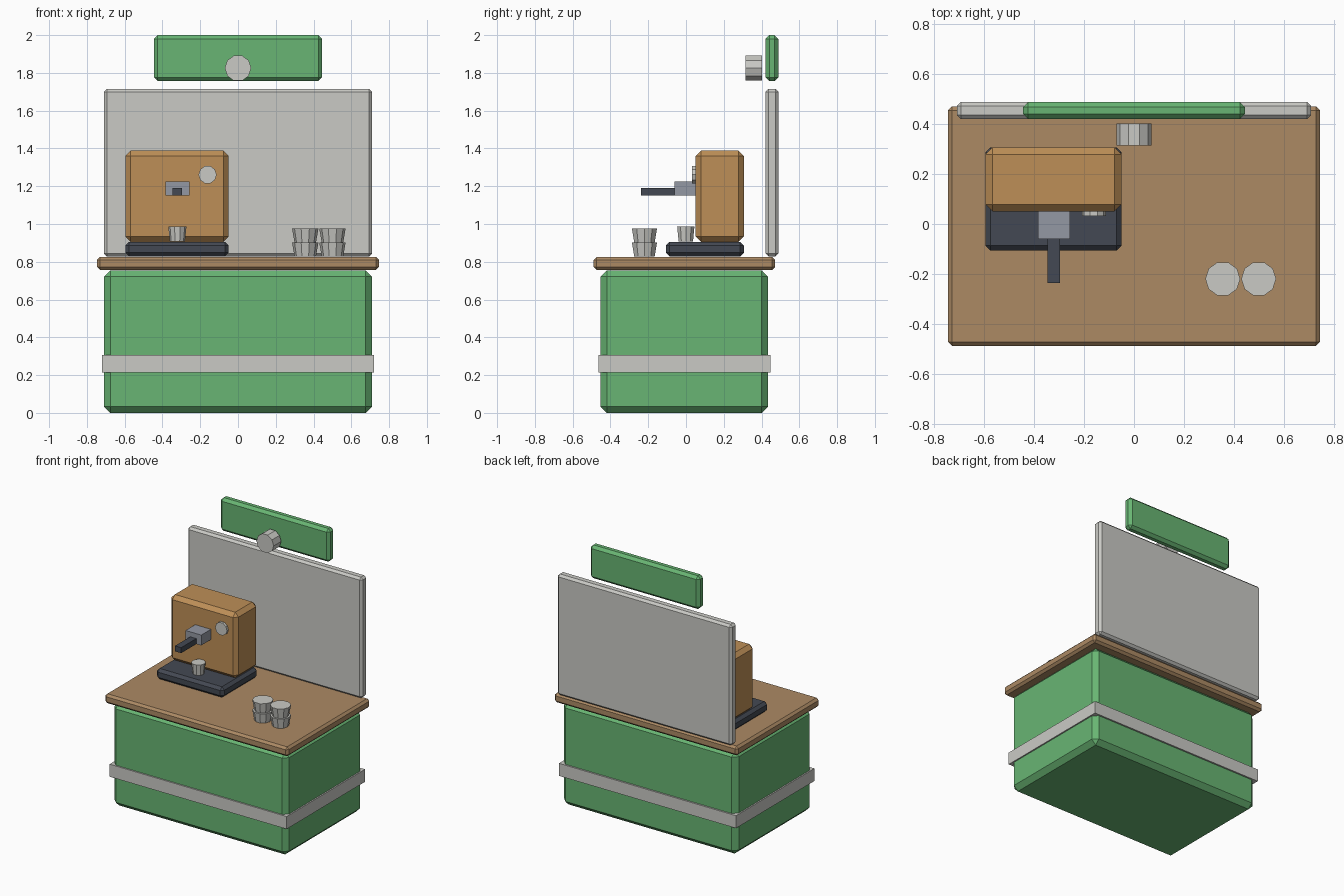
import bpy, bmesh, math
from mathutils import Matrix

if "Cube" in bpy.data.objects:
    bpy.data.objects.remove(bpy.data.objects["Cube"])


def lin(c):
    c /= 255
    return c / 12.92 if c <= 0.04045 else ((c + 0.055) / 1.055) ** 2.4


def material(name, r, g, b):
    m = bpy.data.materials.new(name)
    m.diffuse_color = (lin(r), lin(g), lin(b), 1)
    m.use_nodes = True
    m.node_tree.nodes["Principled BSDF"].inputs["Base Color"].default_value = m.diffuse_color
    return m


GREEN = material("green paint", 104, 181, 115)
CREAM = material("off white", 202, 202, 197)
WOOD = material("counter wood", 172, 138, 100)
COPPER = material("copper brown", 190, 143, 87)
DARK = material("dark slate", 68, 73, 83)
METAL = material("grey metal", 148, 152, 163)


def finish(name, bm, mat):
    me = bpy.data.meshes.new(name)
    bm.to_mesh(me)
    bm.free()
    me.materials.append(mat)
    ob = bpy.data.objects.new(name, me)
    bpy.context.collection.objects.link(ob)
    return ob


def box(name, mat, x, y, z, bevel=0):
    bm = bmesh.new()
    bmesh.ops.create_cube(bm, size=1)
    for v in bm.verts:
        for i, (lo, hi) in enumerate((x, y, z)):
            v.co[i] = lo if v.co[i] < 0 else hi
    if bevel:
        bmesh.ops.bevel(bm, geom=bm.edges[:], offset=bevel, segments=1,
                        affect='EDGES', profile=0.5)
    return finish(name, bm, mat)


def tube(name, mat, centre, r_bottom, r_top, depth, facing_front=False):
    # ten-sided cylinder or cone with a corner on the local y axis
    bm = bmesh.new()
    m = Matrix.Translation(centre)
    if facing_front:
        m = m @ Matrix.Rotation(math.pi / 2, 4, 'X')
    m = m @ Matrix.Rotation(math.pi / 2, 4, 'Z')
    bmesh.ops.create_cone(bm, cap_ends=True, segments=10, radius1=r_bottom,
                          radius2=r_top, depth=depth, matrix=m)
    return finish(name, bm, mat)


# counter
box("counter_body", GREEN, (-.71, .71), (-.453, .435), (0, .755), .034)
box("counter_band", CREAM, (-.72, .72), (-.463, .447), (.215, .307))
box("counter_top", WOOD, (-.746, .746), (-.489, .472), (.757, .826), .016)

# back panel and sign
box("back_panel", CREAM, (-.71, .71), (.421, .489), (.828, 1.716), .016)
box("sign_board", GREEN, (-.445, .445), (.421, .489), (1.756, 2.0), .02)
tube("sign_disc", CREAM, (0, .358, 1.825), .07, .07, .088, True)

# coffee machine
box("machine_base", DARK, (-.596, -.05), (-.107, .307), (.828, .906), .02)
box("machine_body", COPPER, (-.596, -.05), (.051, .307), (.906, 1.388), .028)
box("brew_head", METAL, (-.384, -.256), (-.061, .055), (1.15, 1.226))
box("brew_handle", DARK, (-.346, -.296), (-.237, -.061), (1.15, 1.19))
tube("gauge", CREAM, (-.161, .043, 1.261), .048, .048, .02, True)
tube("small_cup", CREAM, (-.321, -.001, .947), .04, .048, .08)

# two piles of two stacked cups
for side, x in (("left", .356), ("right", .5)):
    for level, z in (("lower", .866), ("upper", .940)):
        tube(f"{side}_{level}_cup", CREAM, (x, -.22, z), .057, .07, .074)
